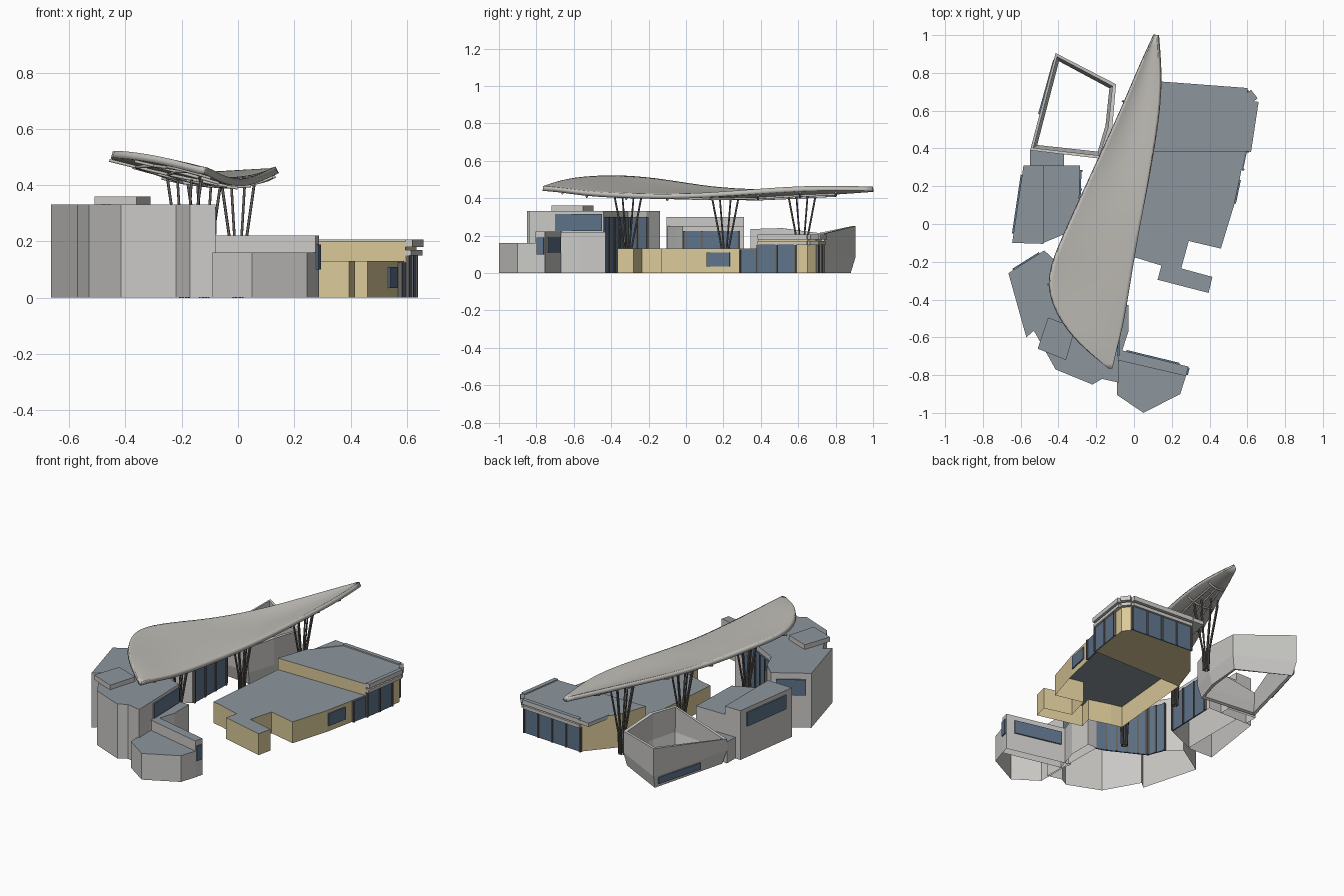
import bpy, bmesh, math
from mathutils import Vector

cube = bpy.data.objects.get("Cube")
if cube:
    bpy.data.objects.remove(cube, do_unlink=True)


def material(name, srgb):
    col = [(c / 255 / 12.92) if c < 11 else ((c / 255 + 0.055) / 1.055) ** 2.4 for c in srgb] + [1]
    m = bpy.data.materials.new(name)
    m.use_nodes = True
    m.diffuse_color = col
    m.node_tree.nodes["Principled BSDF"].inputs["Base Color"].default_value = col
    return m


GREY = material("wall grey", (203, 202, 199))
TAN = material("wall tan", (218, 201, 153))
ROOF = material("roof slate", (140, 150, 158))
GLASS = material("window glass", (95, 115, 138))
SHELL = material("canopy grey", (192, 189, 183))
DARK = material("dark metal", (104, 101, 97))


def make(name, verts, faces, mats, slots=None):
    me = bpy.data.meshes.new(name)
    me.from_pydata(verts, [], faces)
    for m in mats:
        me.materials.append(m)
    if slots:
        for poly, s in zip(me.polygons, slots):
            poly.material_index = s
    ob = bpy.data.objects.new(name, me)
    bpy.context.collection.objects.link(ob)
    return ob


def block(name, pts, z0, z1, wall, top=ROOF, floor=False):
    """Walls on a counter-clockwise footprint with a flat roof."""
    n = len(pts)
    verts = [(x, y, z) for z in (z0, z1) for x, y in pts]
    faces = [(i, (i + 1) % n, (i + 1) % n + n, i + n) for i in range(n)]
    faces.append(tuple(range(n, 2 * n)))
    if floor:
        faces.append(tuple(reversed(range(n))))
    return make(name, verts, faces, [wall, top], [0] * n + [1] + [0] * floor)


def plate(name, a, b, z0, z1, mat=GLASS, depth=0.008, top=None):
    """Plate on the outside of the wall running from a to b."""
    a, b = Vector(a), Vector(b)
    d = (b - a).normalized()
    off = Vector((d.y, -d.x)) * depth
    return block(name, [a, a + off, b + off, b], z0, z1, mat, top or mat, True)


def glazing(name, a, b, z0, z1, bays):
    """Glass plate with upright mullions."""
    plate(name, a, b, z0, z1)
    a, b = Vector(a), Vector(b)
    w = (b - a).normalized() * 0.005
    for i in range(bays + 1):
        p = a.lerp(b, i / bays)
        plate(name + "_mullion", p - w, p + w, z0, z1, DARK, 0.014)


# Tan pavilion: low front hall and taller back hall
block("tan_front_hall", [(-.05, -.165), (.015, -.18), (.145, -.22), (.125, -.295), (.395, -.365),
      (.415, -.28), (.25, -.235), (.29, -.09), (.46, -.13), (.53, .10), (.59, .385), (0, .385)],
      0, .13, TAN)
back = [(0, .385), (.595, .385), (.635, .65), (.6, .695), (.2, .725), (.06, .56)]
block("tan_back_hall", back, 0, .2, TAN, floor=True)
for i in (1, 2, 3):
    plate("eave", back[i], back[i + 1], .18, .207, GREY, .025, ROOF)
    plate("lower_eave", back[i], back[i + 1], .15, .17, GREY, .02)
block("eave_corner", [(.2, .72), (.2, .75), (.13, .755), (.1, .6)], .18, .203, GREY, ROOF, True)
glazing("east_glass_low", (.57, .29), (.59, .385), 0, .125, 1)
glazing("east_glass", (.595, .385), (.625, .585), 0, .15, 2)
glazing("back_glass", (.6, .695), (.2, .725), 0, .15, 4)
plate("small_window", (.532, .11), (.558, .235), .035, .11)

# Tall grey block with rooftop box
block("tall_block", [(-.665, -.26), (-.57, -.6), (-.53, -.565), (-.415, -.77), (-.22, -.85),
      (-.17, -.82), (-.08, -.84), (-.09, -.44), (-.15, -.42), (-.36, -.31), (-.4, -.21), (-.475, -.14)],
      0, .332, GREY)
block("rooftop_box", [(-.455, -.495), (-.51, -.66), (-.36, -.72), (-.31, -.55)], .332, .36, GREY)
block("link_block", [(-.085, -.74), (-.03, -.57), (-.03, -.43), (-.09, -.43)], 0, .22, GREY)
plate("tall_window", (-.0835, -.7), (-.0897, -.45), .225, .315)
glazing("court_glass", (-.15, -.42), (-.36, -.31), 0, .3, 4)
glazing("court_glass_side", (-.36, -.31), (-.4, -.21), 0, .3, 2)
plate("corner_glass", (-.092, -.44), (-.15, -.42), 0, .3)
plate("back_window", (-.5, -.156), (-.64, -.244), .2, .295)

# Front annex with raised back strip
block("annex", [(-.09, -.72), (-.09, -.905), (.05, -1), (.245, -.9), (.275, -.805)], 0, .16, GREY)
block("annex_strip", [(-.1, -.66), (-.09, -.72), (.275, -.805), (.288, -.755)], 0, .222, GREY)
plate("annex_window", (.24, -.743), (-.04, -.675), .11, .19)
plate("annex_end_window", (.277, -.798), (.287, -.76), .1, .19)

# Middle grey building, stepped in two heights
block("middle_high", [(-.645, -.1), (-.48, -.105), (-.48, .31), (-.585, .31)], 0, .3, GREY)
block("middle_low", [(-.48, -.1), (-.36, -.05), (-.295, -.02), (-.285, .31), (-.48, .31)], 0, .25, GREY)
block("middle_porch", [(-.55, .31), (-.37, .31), (-.37, .37), (-.55, .39)], 0, .13, GREY)
glazing("middle_glass", (-.295, -.01), (-.286, .28), 0, .225, 3)
plate("middle_window", (-.592, .26), (-.638, -.05), .19, .275)

# Open yard with folded, leaning walls
yard = [(-.55, .39, .15), (-.17, .345, .235), (-.115, .51, .24), (-.095, .74, .21), (-.415, .905, .25)]
cx, cy, n = -.3, .6, len(yard)
verts = [(cx + (x - cx) * .92, cy + (y - cy) * .92, 0) for x, y, z in yard]
verts += [(x, y, .08) for x, y, z in yard] + list(yard)
faces = [(r + i, r + (i + 1) % n, r + n + (i + 1) % n, r + n + i) for r in (0, n) for i in range(n)]
ob = make("yard_wall", verts, faces, [GREY])
sol = ob.modifiers.new("thickness", 'SOLIDIFY')
sol.thickness, sol.offset = .022, -1
plate("yard_window", (-.42, .868), (-.5, .58), .025, .065)

# Canopy: stations of y, right x, left x, heights at right, middle and left
stations = [(-.765, -.135, -.115, .465, .465, .465), (-.66, -.26, -.09, .5, .48, .455),
            (-.53, -.38, -.055, .52, .48, .435), (-.32, -.475, -.02, .525, .47, .425),
            (-.1, -.39, .015, .5, .45, .42), (.13, -.285, .06, .46, .43, .43),
            (.385, -.165, .1, .445, .425, .45), (.61, -.06, .13, .45, .435, .465),
            (.8, .02, .137, .455, .445, .467), (1, .11, .12, .46, .46, .462)]
K = 6


def across(s, t):
    y, x0, x1, a, m, b = s
    z = a * (1 - t) * (1 - 2 * t) + 4 * m * t * (1 - t) + b * t * (2 * t - 1)
    return Vector((x0 + (x1 - x0) * t, y, z))


verts = [across(s, k / K) for s in stations for k in range(K + 1)]
faces = [(r * (K + 1) + k, r * (K + 1) + k + 1, (r + 1) * (K + 1) + k + 1, (r + 1) * (K + 1) + k)
         for r in range(len(stations) - 1) for k in range(K)]
canopy = make("canopy", verts, faces, [SHELL])
sub = canopy.modifiers.new("smooth", 'SUBSURF')
sub.levels = sub.render_levels = 2
sub.boundary_smooth = 'PRESERVE_CORNERS'
sol = canopy.modifiers.new("thickness", 'SOLIDIFY')
sol.thickness, sol.offset = .026, -1
bpy.ops.object.select_all(action='DESELECT')
canopy.select_set(True)
bpy.context.view_layer.objects.active = canopy
bpy.ops.object.shade_smooth_by_angle(angle=math.radians(40))


def rods(name, paths, radius, mat):
    cu = bpy.data.curves.new(name, 'CURVE')
    cu.dimensions = '3D'
    cu.bevel_depth, cu.bevel_resolution = radius, 1
    cu.use_fill_caps = True
    for path in paths:
        sp = cu.splines.new('POLY')
        sp.points.add(len(path) - 1)
        for p, co in zip(sp.points, path):
            p.co = (*co, 1)
    cu.materials.append(mat)
    ob = bpy.data.objects.new(name, cu)
    bpy.context.collection.objects.link(ob)


# Ribs under the canopy
drop = Vector((0, 0, -.032))
ribs = [[across(s, .04 + .92 * k / K) + drop for k in range(K + 1)] for s in stations[1:-1]]
ribs += [[across(s, t) + drop for s in stations[1:-1]] for t in (.25, .5, .75)]
rods("canopy_ribs", ribs, .006, SHELL)

# Fanned column clusters
for x, y in ((-.19, -.31), (-.12, .21), (0, .62)):
    fan = []
    for i in range(8):
        a = math.tau * (i + .5) / 8
        c, s = math.cos(a), math.sin(a)
        fan.append([(x + .015 * c, y + .015 * s, 0), (x + .02 * c, y + .02 * s, .13),
                    (x + .065 * c, y + .08 * s, .42)])
    rods("column_cluster", fan, .005, DARK)
